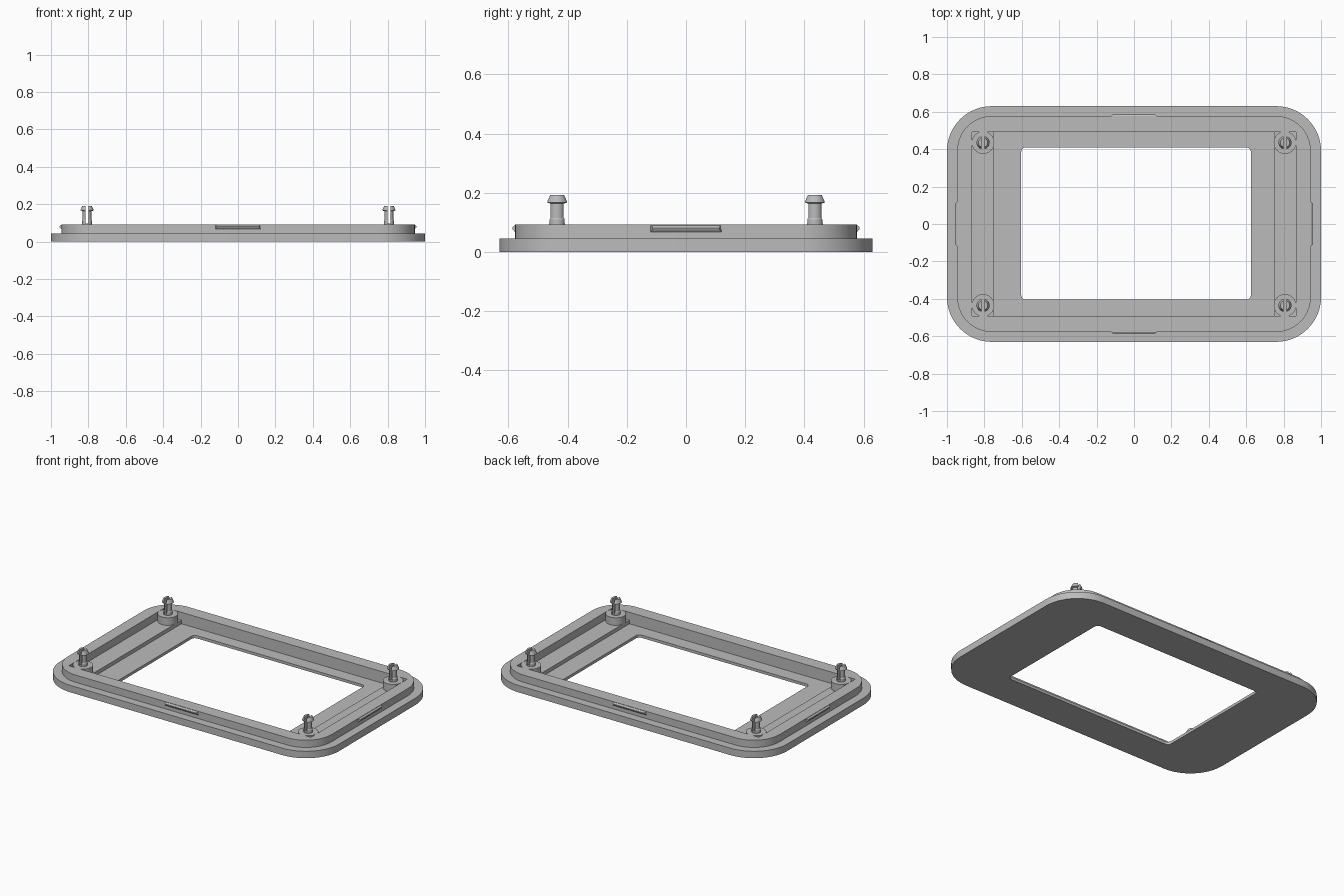
import bpy, bmesh, math
from mathutils import Vector

cube = bpy.data.objects.get("Cube")
if cube:
    bpy.data.objects.remove(cube, do_unlink=True)

grey = bpy.data.materials.new("matte grey")
grey.use_nodes = True
grey.diffuse_color = (0.5, 0.5, 0.5, 1)
grey.node_tree.nodes["Principled BSDF"].inputs["Base Color"].default_value = (0.5, 0.5, 0.5, 1)

FLOOR, LEDGE, PLATE, RIM = 0.018, 0.042, 0.045, 0.092


def finish(name, bm):
    bmesh.ops.recalc_face_normals(bm, faces=bm.faces)
    mesh = bpy.data.meshes.new(name)
    bm.to_mesh(mesh)
    bm.free()
    mesh.materials.append(grey)
    ob = bpy.data.objects.new(name, mesh)
    bpy.context.collection.objects.link(ob)
    return ob


def slab(name, x0, x1, y0, y1, z0, z1, r=0, steps=16):
    """Upright prism over a rectangle with rounded corners."""
    bm = bmesh.new()
    pts = []
    corners = [(x1 - r, y1 - r), (x0 + r, y1 - r), (x0 + r, y0 + r), (x1 - r, y0 + r)]
    for q, (cx, cy) in enumerate(corners):
        for i in range(steps + 1 if r else 1):
            a = math.pi / 2 * (q + i / steps)
            pts.append((cx + r * math.cos(a), cy + r * math.sin(a), z0))
    base = bm.faces.new([bm.verts.new(p) for p in pts])
    top = bmesh.ops.extrude_face_region(bm, geom=[base])["geom"]
    bmesh.ops.translate(bm, vec=(0, 0, z1 - z0),
                        verts=[v for v in top if isinstance(v, bmesh.types.BMVert)])
    return finish(name, bm)


def lathe(name, profile, x, y, steps=32):
    """Solid of revolution from (radius, height) points."""
    bm = bmesh.new()
    rings = [[bm.verts.new((x + r * math.cos(math.tau * i / steps),
                            y + r * math.sin(math.tau * i / steps), z))
              for i in range(steps)] for r, z in profile]
    for a, b in zip(rings, rings[1:]):
        for i in range(steps):
            j = (i + 1) % steps
            bm.faces.new((a[i], a[j], b[j], b[i]))
    bm.faces.new(rings[0])
    bm.faces.new(rings[-1])
    return finish(name, bm)


def combine(ob, tool, operation):
    mod = ob.modifiers.new("combine", "BOOLEAN")
    mod.operation = operation
    mod.solver = "EXACT"
    mod.object = tool
    select(ob)
    bpy.ops.object.modifier_apply(modifier=mod.name)
    bpy.data.objects.remove(tool, do_unlink=True)


def select(ob):
    bpy.ops.object.select_all(action="DESELECT")
    ob.select_set(True)
    bpy.context.view_layer.objects.active = ob


def smooth(ob):
    select(ob)
    bpy.ops.object.shade_smooth_by_angle(angle=math.radians(30))


# Bezel: base plate with raised rim, then stepped pocket and window
bezel = slab("bezel", -1, 1, -0.63, 0.63, 0, PLATE, 0.24)
combine(bezel, slab("rim", -0.945, 0.945, -0.577, 0.577, 0.02, RIM, 0.185), "UNION")
combine(bezel, slab("pocket", -0.867, 0.867, -0.493, 0.493, LEDGE, 0.2), "DIFFERENCE")
combine(bezel, slab("recess", -0.75, 0.75, -0.493, 0.493, FLOOR, 0.2), "DIFFERENCE")
combine(bezel, slab("window", -0.603, 0.625, -0.405, 0.41, -0.1, 0.2, 0.025, 6), "DIFFERENCE")
smooth(bezel)

# Corner bosses with split snap pins
for side, sx in (("left", 1), ("right", -1)):
    for end, sy in (("front", -1), ("back", 1)):
        x, y = 0.807 * sx, 0.435 * sy
        boss = lathe(f"{end}_{side}_boss", [(0.06, 0.03), (0.06, RIM - 0.0005)], x, y)
        smooth(boss)
        pin = lathe(f"{end}_{side}_pin",
                    [(0.027, 0.08), (0.027, 0.11), (0.024, 0.115), (0.024, 0.163),
                     (0.035, 0.167), (0.034, 0.172), (0.025, 0.192)], x, y)
        slot = slab("slot", x - 0.009, x + 0.009, y - 0.1, y + 0.1, 0.096, 0.3)
        combine(pin, slot, "DIFFERENCE")
        smooth(pin)

# Snap ridges, one centred on each outer wall of the rim
section = [(-0.01, 0.068), (0.001, 0.068), (0.008, 0.076), (0.009, 0.081),
           (0.007, 0.086), (0.001, 0.09), (-0.01, 0.09)]
ridges = [("front", (0, -1), 0.577), ("back", (0, 1), 0.577),
          ("left", (1, 0), 0.945), ("right", (-1, 0), 0.945)]
for name, (nx, ny), wall in ridges:
    out, along = Vector((nx, ny, 0)), Vector((-ny, nx, 0))
    bm = bmesh.new()
    ends = []
    for s in (-1, 1):
        ends.append([bm.verts.new(out * (wall + d) + along * s * (0.121 - max(d, 0))
                                  + Vector((0, 0, z))) for d, z in section])
    for i in range(len(section)):
        j = (i + 1) % len(section)
        bm.faces.new((ends[0][i], ends[0][j], ends[1][j], ends[1][i]))
    for loop in ends:
        bm.faces.new(loop)
    smooth(finish(f"{name}_snap_ridge", bm))
